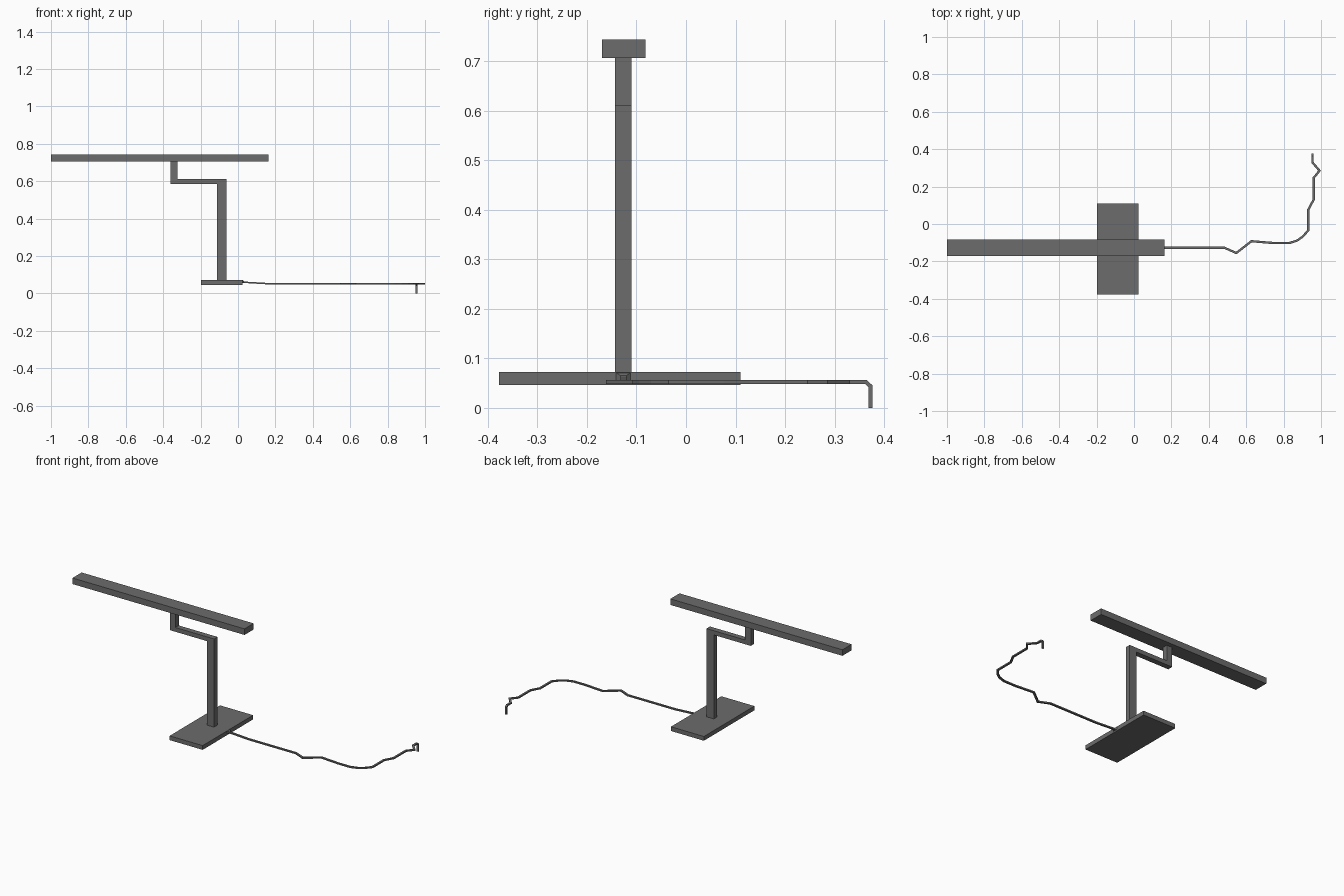
import bpy, bmesh
from mathutils import Vector

if "Cube" in bpy.data.objects:
    bpy.data.objects.remove(bpy.data.objects["Cube"])

dark = bpy.data.materials.new("dark_grey")
dark.diffuse_color = (0.15, 0.15, 0.15, 1)
dark.use_nodes = True
dark.node_tree.nodes["Principled BSDF"].inputs["Base Color"].default_value = dark.diffuse_color


def finish(name, bm):
    bmesh.ops.recalc_face_normals(bm, faces=bm.faces)
    mesh = bpy.data.meshes.new(name)
    bm.to_mesh(mesh)
    bm.free()
    mesh.materials.append(dark)
    obj = bpy.data.objects.new(name, mesh)
    bpy.context.collection.objects.link(obj)
    return obj


def extrude_profile(name, profile, y0, y1):
    """Extrude an x-z outline from y0 to y1."""
    bm = bmesh.new()
    face = bm.faces.new([bm.verts.new((x, y0, z)) for x, z in profile])
    new = bmesh.ops.extrude_face_region(bm, geom=[face])["geom"]
    bmesh.ops.translate(bm, vec=(0, y1 - y0, 0),
                        verts=[g for g in new if isinstance(g, bmesh.types.BMVert)])
    return finish(name, bm)


def box(name, x0, x1, y0, y1, z0, z1):
    return extrude_profile(name, [(x0, z0), (x1, z0), (x1, z1), (x0, z1)], y0, y1)


def loft(name, rings):
    """Join equal-length rings of points and cap both ends."""
    bm = bmesh.new()
    rings = [[bm.verts.new(p) for p in r] for r in rings]
    for a, b in zip(rings, rings[1:]):
        n = len(a)
        for i in range(n):
            bm.faces.new((a[i], a[(i + 1) % n], b[(i + 1) % n], b[i]))
    bm.faces.new(rings[0])
    bm.faces.new(rings[-1])
    return finish(name, bm)


def rect(x, y, z, hy, hz):
    return [Vector((x, y + sy * hy, z + sz * hz))
            for sy, sz in ((-1, -1), (1, -1), (1, 1), (-1, 1))]


def mitred_sweep(name, path, hy, hz):
    """Sweep a rectangle along a path, mitring every corner."""
    path = [Vector(p) for p in path]
    rings = [rect(*path[0], hy, hz)]
    for i in range(1, len(path)):
        d = (path[i] - path[i - 1]).normalized()
        n = d if i == len(path) - 1 else d + (path[i + 1] - path[i]).normalized()
        rings.append([p + d * ((path[i] - p).dot(n) / d.dot(n)) for p in rings[-1]])
    return loft(name, rings)


MID = -0.1265  # y of the lamp's centre line

# Foot plate and long light bar
box("base_plate", -0.198, 0.025, -0.377, 0.11, 0.046, 0.072)
box("light_bar", -1.0, 0.163, MID - 0.0435, MID + 0.0445, 0.706, 0.743)

# Cranked stand: post, arm and short upper post in one outline
stand = [(-0.111, 0.07), (-0.062, 0.07), (-0.062, 0.611), (-0.323, 0.611),
         (-0.323, 0.708), (-0.361, 0.708), (-0.361, 0.585), (-0.111, 0.585)]
extrude_profile("stand", stand, MID - 0.0165, MID + 0.0165)

# Tapered cord socket on the base edge
loft("cord_socket", [rect(0.023, MID, 0.063, 0.0165, 0.009),
                     rect(0.033, MID, 0.060, 0.006, 0.005)])

# Power cord wandering away, its end turning down
flat = [(0.482, -0.1265), (0.547, -0.155), (0.628, -0.092), (0.75, -0.102),
        (0.83, -0.102), (0.873, -0.088), (0.904, -0.066), (0.932, -0.033),
        (0.932, 0.077), (0.961, 0.131), (0.961, 0.247), (0.992, 0.285),
        (0.955, 0.328)]
cord = [(0.025, MID, 0.060), (0.16, MID, 0.052)]
cord += [(x, y, 0.052) for x, y in flat]
cord += [(0.955, 0.363, 0.052), (0.955, 0.372, 0.044), (0.955, 0.372, 0.0)]
mitred_sweep("power_cord", cord, 0.006, 0.004)
